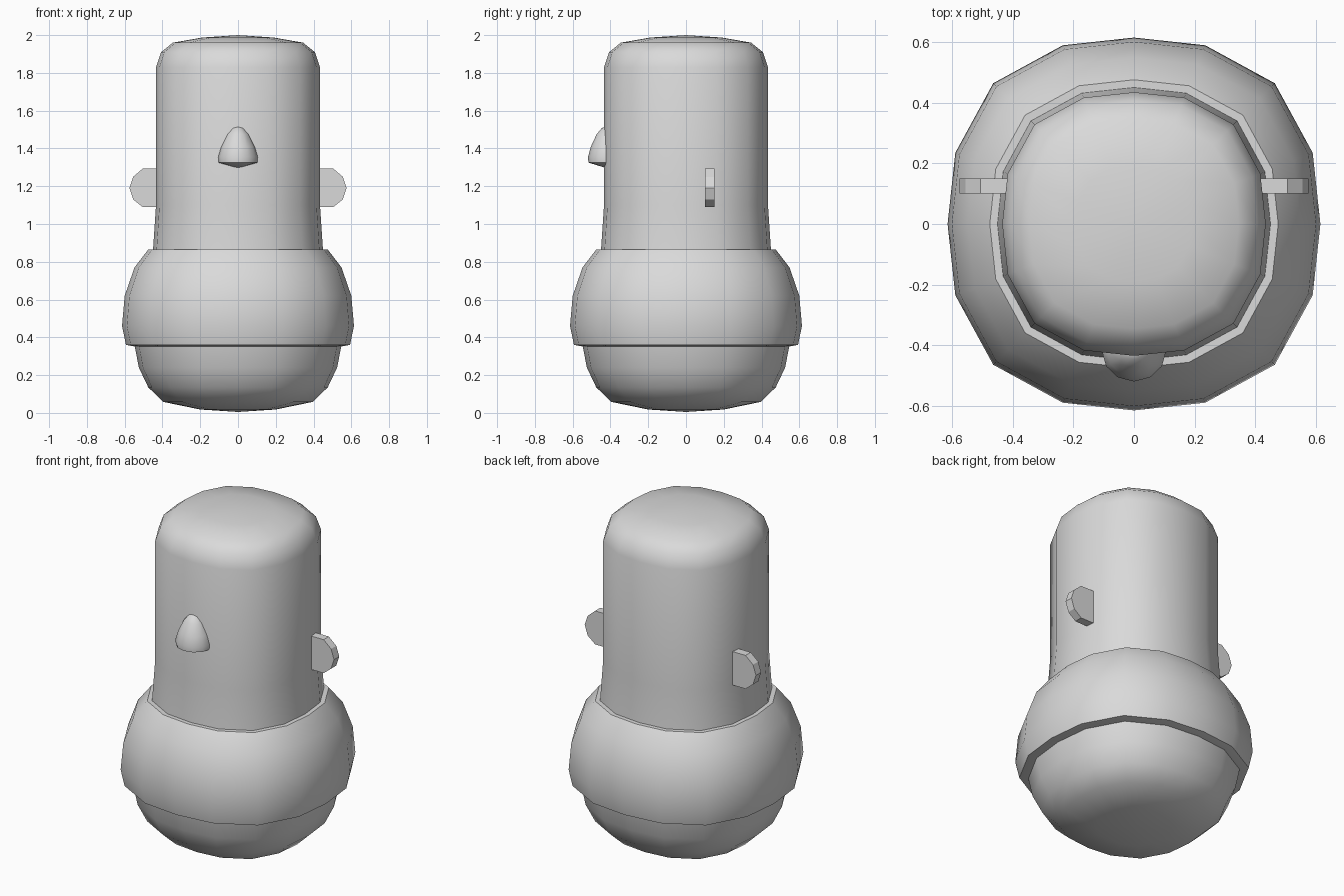
import bpy, bmesh, math

if "Cube" in bpy.data.objects:
    bpy.data.objects.remove(bpy.data.objects["Cube"])

grey = bpy.data.materials.new("plain grey")
grey.diffuse_color = (0.7, 0.7, 0.7, 1)
grey.use_nodes = True
grey.node_tree.nodes["Principled BSDF"].inputs["Base Color"].default_value = grey.diffuse_color

# One quarter of the squarish 16-sided cross-section, for radius 1
QUARTER = [(1, 0), (0.967, 0.354), (0.79, 0.72), (0.41, 0.95)]
SQUARISH = []
for turn in range(4):
    for x, y in QUARTER:
        for _ in range(turn):
            x, y = -y, x
        SQUARISH.append((x, y))
# Even out the quarter turns so the section mirrors cleanly
SQUARISH = [(0.5 * (x + math.copysign(abs(SQUARISH[(-i) % 16][0]), x)),
             0.5 * (y + math.copysign(abs(SQUARISH[(-i) % 16][1]), y)))
            for i, (x, y) in enumerate(SQUARISH)]
ROUND = [(math.cos(i * math.pi / 6), math.sin(i * math.pi / 6)) for i in range(12)]


def finish(bm, name, angle=None):
    bmesh.ops.recalc_face_normals(bm, faces=bm.faces[:])
    mesh = bpy.data.meshes.new(name)
    bm.to_mesh(mesh)
    bm.free()
    obj = bpy.data.objects.new(name, mesh)
    bpy.context.collection.objects.link(obj)
    mesh.materials.append(grey)
    if angle:
        bpy.ops.object.select_all(action='DESELECT')
        obj.select_set(True)
        bpy.context.view_layer.objects.active = obj
        bpy.ops.object.shade_smooth_by_angle(angle=math.radians(angle))
    return obj


def loft(name, profile, section, squash=1.0, y0=0.0, angle=45):
    """Stack scaled copies of a section; radius 0 makes a tip."""
    bm = bmesh.new()
    n = len(section)
    rings = []
    for r, z in profile:
        pts = section if r else [(0, 0)]
        rings.append([bm.verts.new((x * r, y0 + y * r * squash, z)) for x, y in pts])
    for a, b in zip(rings, rings[1:]):
        for i in range(n):
            j = (i + 1) % n
            if len(a) == 1:
                bm.faces.new((a[0], b[j], b[i]))
            elif len(b) == 1:
                bm.faces.new((a[i], a[j], b[0]))
            else:
                bm.faces.new((a[i], a[j], b[j], b[i]))
    for ring in (rings[0], rings[-1]):
        if len(ring) > 1:
            bm.faces.new(ring)
    return finish(bm, name, angle)


# Rounded base bowl
loft("base", [(0, 0.005), (0.2, 0.018), (0.395, 0.058), (0.475, 0.135),
              (0.525, 0.24), (0.548, 0.36)], SQUARISH)

# Bulging torso with an overhanging lower rim
loft("torso", [(0.55, 0.352), (0.593, 0.36), (0.614, 0.46), (0.6, 0.62),
               (0.548, 0.77), (0.475, 0.865)], SQUARISH)

# Tall head with a slight flare at the bottom and a domed top
loft("head", [(0.45, 0.86), (0.434, 1.1), (0.434, 1.83), (0.407, 1.91),
              (0.345, 1.96), (0.19, 1.987), (0, 2.0)], SQUARISH)

# Pointed nose with a shallow underside
loft("nose", [(0, 1.295), (0.104, 1.325), (0.106, 1.355), (0.09, 1.41),
              (0.058, 1.475), (0.03, 1.507), (0, 1.52)], ROUND, squash=0.95, y0=-0.418)

# Flat half-disc ears
for side, name in ((1, "right_ear"), (-1, "left_ear")):
    bm = bmesh.new()
    outline = [(0.41, 1.09), (0.505, 1.09), (0.555, 1.13), (0.575, 1.19),
               (0.555, 1.25), (0.505, 1.293), (0.41, 1.293)]
    face = bm.faces.new([bm.verts.new((side * x, 0.1, z)) for x, z in outline])
    out = bmesh.ops.extrude_face_region(bm, geom=[face])
    bmesh.ops.translate(bm, vec=(0, 0.05, 0),
                        verts=[v for v in out["geom"] if isinstance(v, bmesh.types.BMVert)])
    finish(bm, name)
